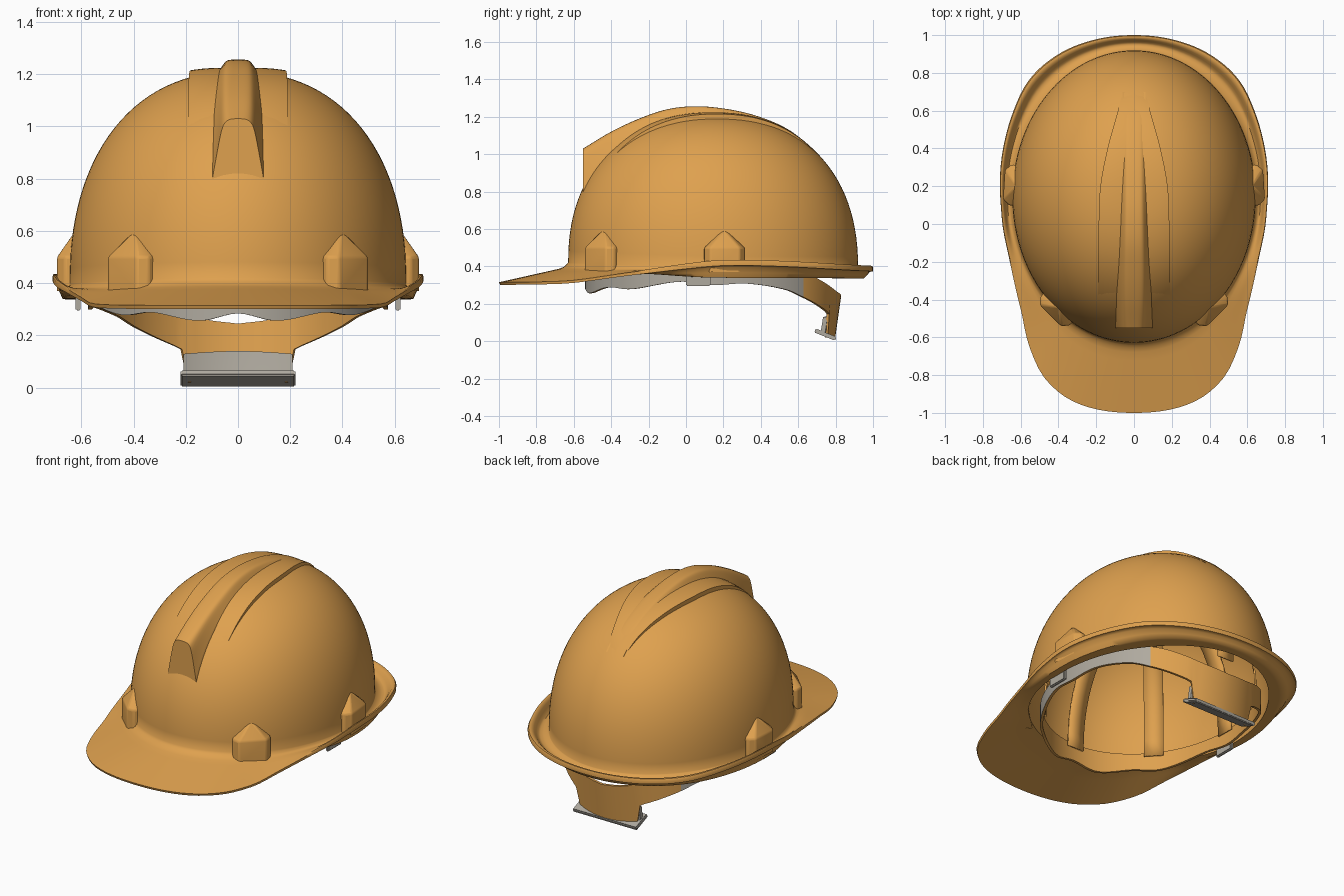
import bpy, bmesh, math
from math import sin, cos, pi, hypot, atan2, radians

if "Cube" in bpy.data.objects:
    bpy.data.objects.remove(bpy.data.objects["Cube"])

CY, RX, RY, TOP, P = 0.145, 0.645, 0.775, 1.21, 2.25   # dome centre, radii, height, roundness


def material(name, rgb):
    m = bpy.data.materials.new(name)
    m.diffuse_color = (*rgb, 1)
    m.use_nodes = True
    m.node_tree.nodes["Principled BSDF"].inputs["Base Color"].default_value = m.diffuse_color
    return m


ORANGE = material("orange plastic", (0.735, 0.355, 0.077))
GREY = material("warm grey", (0.43, 0.40, 0.345))


def curve(pts, t):
    """Smooth interpolation through (t, value) points."""
    if t <= pts[0][0]:
        return pts[0][1]
    if t >= pts[-1][0]:
        return pts[-1][1]
    i = next(k for k in range(len(pts) - 1) if t <= pts[k + 1][0])

    def slope(k):
        a, b = pts[max(k - 1, 0)], pts[min(k + 1, len(pts) - 1)]
        return (b[1] - a[1]) / (b[0] - a[0])
    (t0, v0), (t1, v1) = pts[i], pts[i + 1]
    h = t1 - t0
    s = (t - t0) / h
    return (v0 * (2*s**3 - 3*s*s + 1) + v1 * (3*s*s - 2*s**3)
            + h * slope(i) * (s**3 - 2*s*s + s) + h * slope(i + 1) * (s**3 - s*s))


def smooth(a, b, t):
    t = min(max((t - a) / (b - a), 0), 1)
    return t * t * (3 - 2 * t)


def finish(name, bm, mats, angle=35):
    bmesh.ops.remove_doubles(bm, verts=bm.verts, dist=1e-5)
    bmesh.ops.recalc_face_normals(bm, faces=bm.faces)
    me = bpy.data.meshes.new(name)
    bm.to_mesh(me)
    bm.free()
    for m in mats:
        me.materials.append(m)
    ob = bpy.data.objects.new(name, me)
    bpy.context.collection.objects.link(ob)
    bpy.ops.object.select_all(action='DESELECT')
    ob.select_set(True)
    bpy.context.view_layer.objects.active = ob
    bpy.ops.object.shade_smooth_by_angle(angle=radians(angle))
    return ob


def grid(rows, wrap_u=False, wrap_v=False):
    """Skin rows of points; wrap_u closes each row, wrap_v joins last row to first."""
    bm = bmesh.new()
    vs = [[bm.verts.new(p) for p in r] for r in rows]
    n, m = len(vs), len(vs[0])
    for i in range(n if wrap_v else n - 1):
        for j in range(m if wrap_u else m - 1):
            a, b = vs[i], vs[(i + 1) % n]
            k = (j + 1) % m
            bm.faces.new((a[j], a[k], b[k], b[j]))
    return bm


def dome(x, y):
    d = min(hypot(x / RX, (y - CY) / RY), 1)
    return 0.4 + 0.81 * (1 - d**P) ** (1 / P)


# ---- shell: dome, brim with raised rear gutter, and inner surface
half = [(0, -1), (.31, -.945), (.47, -.82), (.55, -.66), (.60, -.45), (.655, -.21), (.70, .03),
        (.71, .185), (.693, .4), (.645, .58), (.55, .77), (.39, .905), (.2, .978), (0, 1)]
polar = [(atan2(y - CY, x), hypot(x, y - CY)) for x, y in half]
polar = [(-pi - polar[1][0], polar[1][1])] + polar + [(pi - polar[-2][0], polar[-2][1])]
EDGE_Z = [(-1, .315), (-.8, .317), (-.6, .326), (-.3, .37), (0, .415), (.2, .434),
          (.5, .43), (.92, .407), (1, .403)]
N, FILLET = 128, .022
angles = [2 * pi * i / N for i in range(N)]


def base_z(s):
    return curve([(-1, .398), (-.5, .382), (0, .37), (1, .366)], s)


def brim_ring(f, under=False):
    ring = []
    for a in angles:
        c, s = cos(a), sin(a)
        x, y = RX * c, RY * s
        ang = atan2(y, abs(x))
        r = curve(polar, ang)
        ox, oy = r * cos(ang) * (1 if x >= 0 else -1), r * sin(ang)
        w = smooth(-.75, 0, s)                       # 0 flat visor, 1 raised lip
        zb, ze = base_z(s), curve(EDGE_Z, oy + CY)
        z = zb + (ze - zb) * ((1 - w) * f + w * smooth(.4, .85, f))
        if under:
            z -= .015 + .015 * w
        else:
            z += FILLET * max(0, 1 - f / (.12 + .28 * w)) ** 2 - (.01 * w if f == 1 else 0)
        g = -.075 - .225 * w if under and f == 0 else f
        ring.append((x + (ox - x) * g, y + (oy - y) * g + CY, z))
    return ring


def dome_ring(u, scale, drop):
    r, t = max(cos(u), 0) ** (2 / P) * scale, sin(u) ** (2 / P)
    return [(RX * r * cos(a), CY + RY * r * sin(a),
             (base_z(sin(a)) + FILLET) * (1 - t) + TOP * t - drop) for a in angles]


steps = [pi / 2 * i / 28 for i in range(29)]
fs = [0, .03, .07, .13, .25, .4, .5, .6, .7, .8, .88, .95, 1]
rings = [dome_ring(u, 1, 0) for u in reversed(steps[1:])]
rings += [brim_ring(f) for f in fs]
rings += [brim_ring(f, True) for f in (.985, .9, .75, .6, .4, .2, 0)]
rings += [dome_ring(u, .965, .03) for u in steps[1:]]
finish("helmet_shell", grid(rings, wrap_u=True), [ORANGE], 50)


# ---- raised crown panel and centre ridge, laid on the dome
def strip(name, y0, y1, n, width, height, sections):
    rows = []
    for i in range(n + 1):
        y = y0 + (y1 - y0) * i / n
        w = width(y)
        row = [(w * s, y, dome(w * s, y) + height(s, y)) for s in sections]
        low = [(x, y, dome(x, y) - .015) for x, y, z in row]
        if i == 0:
            rows.append([low[0]] + low + [low[-1]])
        rows.append([low[0]] + row + [low[-1]])
    finish(name, grid(rows), [ORANGE])


PANEL_W = [(-.5, .19), (-.28, .19), (0, .187), (.2, .178), (.4, .14), (.6, .085), (.7, .06)]
PANEL_H = [(-.48, -.008), (-.3, .012), (-.15, .022), (.1, .026), (.4, .022), (.6, .008), (.7, -.008)]
strip("crown_panel", -.48, .7, 48, lambda y: curve(PANEL_W, y),
      lambda s, y: curve(PANEL_H, y) * (.4 + .6 * abs(s)), [i / 10 - 1 for i in range(21)])

RIDGE_Z = [(-.55, 1.03), (-.4, 1.12), (-.25, 1.19), (-.1, 1.24), (.05, 1.256), (.2, 1.244),
           (.35, 1.213), (.5, 1.157), (.6, 1.095), (.7, 1.0)]
RIDGE_F = [(0, 1), (.4, .985), (.58, .9), (.7, .7), (1, 0)]
strip("centre_ridge", -.55, .7, 50, lambda y: curve([(-.55, .1), (0, .08), (.7, .06)], y),
      lambda s, y: (curve(RIDGE_Z, y) - dome(0, y)) * curve(RIDGE_F, abs(s)),
      [i / 14 - 1 for i in range(29)])


# ---- four house-shaped accessory lugs
def lug(name, a, side):
    px, py = RX * cos(a), CY + RY * sin(a)
    nx, ny = cos(a) / RX, sin(a) / RY
    l = hypot(nx, ny)
    nx, ny = nx / l, ny / l
    outline = [(-.108, -.022), (-.108, .012), (-.078, .045), (.078, .045), (.108, .012), (.108, -.022)]

    def put(u, v, z):
        return (side * (px + nx * v - ny * u), py + ny * v + nx * u, z)
    rows = [[put(u, v, z) for u, v in outline] for z in (.37, .5)]
    rows.append([put(0, -.02, .6)] * 6)
    bm = grid(rows, wrap_u=True)
    bmesh.ops.dissolve_degenerate(bm, edges=bm.edges, dist=1e-5)
    ob = finish(name, bm, [ORANGE])
    b = ob.modifiers.new("soft edges", 'BEVEL')
    b.width, b.segments, b.limit_method = .008, 2, 'ANGLE'


for side, word in ((1, "right"), (-1, "left")):
    lug("front_lug_" + word, radians(-50.5), side)
    lug("side_lug_" + word, radians(4.5), side)

# ---- headband with nape strap: grey outside, orange inside and at the rear
BOTTOM = [(-105, .258), (-90, .284), (-75, .256), (-55, .288), (-40, .278), (-15, .318), (0, .3),
          (15, .308), (35, .275), (45, .235), (58, .185), (66, .155), (67.4, .15),
          (70, .025), (72, .025), (90, .02)]
UPPER = [(-90, .39), (20, .39), (35, .385), (50, .35), (60, .315), (75, .265), (90, .245)]
BX, BY = .575, .685


def lean(z):
    return max(0, .22 - z) * .16


def loop(off, table):
    out = []
    for a in angles:
        d = math.degrees(atan2(sin(a), abs(cos(a))))
        z = curve(table, d)
        shift = lean(z) if d > 40 else 0
        out.append(((BX - off) * cos(a), CY + (BY - off) * sin(a) - shift, z))
    return out


bm = grid([loop(0, UPPER), loop(0, BOTTOM), loop(.016, BOTTOM), loop(.016, UPPER)],
          wrap_u=True, wrap_v=True)
bmesh.ops.recalc_face_normals(bm, faces=bm.faces)
for f in bm.faces:
    c = f.calc_center_median()
    outward = f.normal.x * c.x + f.normal.y * (c.y - CY) > .1
    f.material_index = 1 if outward and c.y < .64 else 0
finish("headband", bm, [ORANGE, GREY])

# ---- grey pad on the inside of the nape strap
rows = []
for z in (.04, .085, .128):
    xs = [.208 * (i / 8 - 1) for i in range(17)]
    arc = [CY + BY * math.sqrt(1 - (x / BX) ** 2) - lean(z) for x in xs]
    dip = [.012 * cos(x * 7) if z > .1 else 0 for x in xs]
    rows.append([(x, y - .012, z + d) for x, y, d in zip(xs, arc, dip)]
                + [(x, y - .036, z + d) for x, y, d in reversed(list(zip(xs, arc, dip)))])
bm = grid(rows, wrap_u=True)
bmesh.ops.holes_fill(bm, edges=[e for e in bm.edges if e.is_boundary])
finish("nape_pad", bm, [GREY])


def box(name, loc, size, tilt, mat):
    bm = bmesh.new()
    bmesh.ops.create_cube(bm, size=1)
    bmesh.ops.scale(bm, vec=size, verts=bm.verts)
    bmesh.ops.bevel(bm, geom=bm.edges[:], offset=.005, segments=2, affect='EDGES')
    ob = finish(name, bm, [mat])
    ob.location, ob.rotation_euler = loc, (tilt, 0, 0)


box("adjuster_pad", (0, .745, .035), (.44, .12, .022), radians(-22), GREY)

# ---- side clips hanging from the shell
for side, word in ((1, "right"), (-1, "left")):
    box("side_clip_" + word, (side * .612, .065, .335), (.02, .13, .08), 0, GREY)

# ---- crown straps crossing inside the dome
for i, deg in enumerate((0, 43, 90, 137)):
    a = radians(deg)
    rows = []
    for j in range(33):
        u = pi * j / 32
        r = .92 * math.copysign(abs(cos(u)) ** (2 / P), cos(u))
        z = .37 + .76 * max(sin(u), 0) ** (2 / P) - .006 * i
        x, y = .6 * r * cos(a), CY + .72 * r * sin(a)
        rows.append([(x - sin(a) * w, y + cos(a) * w, z) for w in (-.055, 0, .055)])
    ob = finish(f"crown_strap_{i + 1}", grid(rows), [ORANGE])
    ob.modifiers.new("thickness", 'SOLIDIFY').thickness = .01
